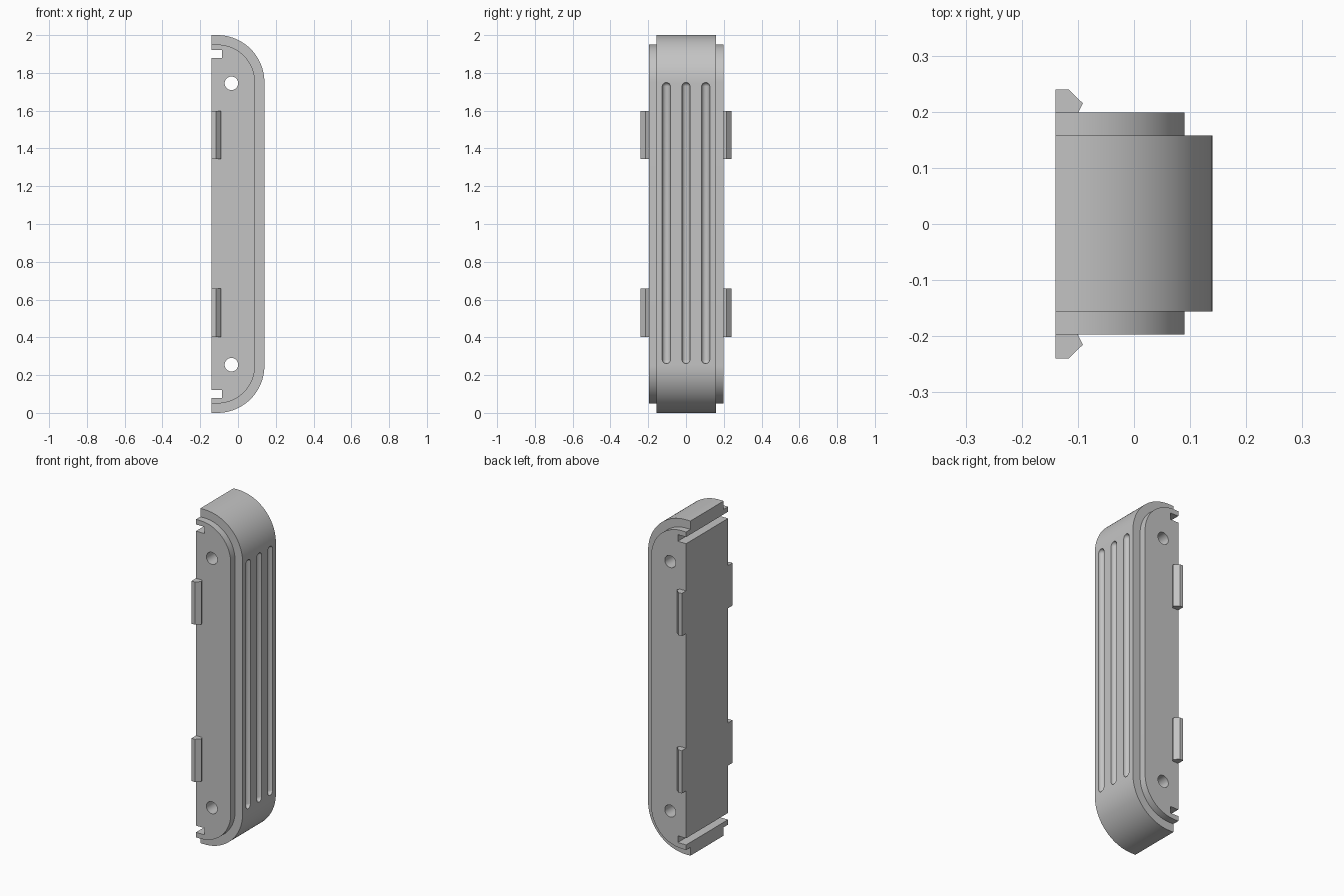
import bpy, bmesh, math
from mathutils import Matrix, Vector

default = bpy.data.objects.get("Cube")
if default:
    bpy.data.objects.remove(default, do_unlink=True)

grey = bpy.data.materials.new("plain grey")
grey.use_nodes = True
colour = (0.55, 0.55, 0.55, 1)
grey.diffuse_color = colour
grey.node_tree.nodes["Principled BSDF"].inputs["Base Color"].default_value = colour

BACK = -0.14             # flat mounting side
ARC_X, ARC_Z = -0.11, 0.75   # corner centre, z measured from mid height
MID = 1.0


def make_object(name, bm):
    bmesh.ops.recalc_face_normals(bm, faces=bm.faces)
    mesh = bpy.data.meshes.new(name)
    bm.to_mesh(mesh)
    bm.free()
    mesh.materials.append(grey)
    obj = bpy.data.objects.new(name, mesh)
    bpy.context.collection.objects.link(obj)
    return obj


def prism(name, points, direction):
    """Extrude a closed outline of 3D points."""
    bm = bmesh.new()
    face = bm.faces.new([bm.verts.new(p) for p in points])
    ext = bmesh.ops.extrude_face_region(bm, geom=[face])
    verts = [g for g in ext["geom"] if isinstance(g, bmesh.types.BMVert)]
    bmesh.ops.translate(bm, verts=verts, vec=Vector(direction))
    return make_object(name, bm)


def shell_outline(radius, steps=24):
    """Upper half with a slot near the flat side, then its mirror image."""
    half = []
    for i in range(steps + 1):
        a = math.pi / 2 * i / steps
        half.append((ARC_X + radius * math.cos(a), ARC_Z + radius * math.sin(a)))
    half += [(BACK, ARC_Z + radius), (BACK, 0.92), (-0.085, 0.92),
             (-0.085, 0.88), (BACK, 0.88)]
    return half + [(x, -z) for x, z in reversed(half)]


def shell(name, radius, y0, y1):
    points = [(x, y0, z + MID) for x, z in shell_outline(radius)]
    return prism(name, points, (0, y1 - y0, 0))


# Core and the two narrower side cheeks
core = shell("core_body", 0.25, -0.156, 0.158)
front_cheek = shell("front_cheek", 0.20, -0.197, -0.156)
back_cheek = shell("back_cheek", 0.20, 0.158, 0.199)

# Screw hole cutters
hole_cutters = []
for side in (-1, 1):
    bm = bmesh.new()
    bmesh.ops.create_cone(bm, cap_ends=True, segments=32, radius1=0.036,
                          radius2=0.036, depth=1,
                          matrix=Matrix.Translation((-0.035, 0, MID + side * 0.745))
                          @ Matrix.Rotation(math.pi / 2, 4, 'X'))
    hole_cutters.append(make_object("hole_cutter", bm))

# Round-ended groove cutters: spheres stretched into capsules
groove_cutters = []
for y in (-0.104, 0, 0.104):
    bm = bmesh.new()
    bmesh.ops.create_uvsphere(bm, u_segments=24, v_segments=15, radius=0.022)
    for v in bm.verts:
        v.co.z += math.copysign(0.722, v.co.z)
    bmesh.ops.translate(bm, verts=bm.verts, vec=(0.14, y, MID + 0.005))
    groove_cutters.append(make_object("groove_cutter", bm))


def cut(obj, cutters):
    bpy.context.view_layer.objects.active = obj
    for cutter in cutters:
        cutter.hide_render = True
        mod = obj.modifiers.new("cut", 'BOOLEAN')
        mod.operation = 'DIFFERENCE'
        mod.solver = 'EXACT'
        mod.object = cutter
        bpy.ops.object.modifier_apply(modifier=mod.name)


cut(core, hole_cutters + groove_cutters)
cut(front_cheek, hole_cutters)
cut(back_cheek, hole_cutters)
for cutter in hole_cutters + groove_cutters:
    bpy.data.objects.remove(cutter, do_unlink=True)

# Smooth the curved surfaces, keep the edges crisp
bpy.ops.object.select_all(action='DESELECT')
for obj in (core, front_cheek, back_cheek):
    obj.select_set(True)
bpy.context.view_layer.objects.active = core
bpy.ops.object.shade_smooth_by_angle(angle=math.radians(30))

# Four snap clips along the flat edge
clip = [(BACK, 0.197), (BACK, 0.24), (-0.117, 0.24), (-0.091, 0.215), (-0.1, 0.197)]
for side, side_name in ((-1, "front"), (1, "back")):
    for z, level in ((0.403, "lower"), (1.343, "upper")):
        prism(f"{side_name}_{level}_clip", [(x, side * y, z) for x, y in clip],
              (0, 0, 0.255))
